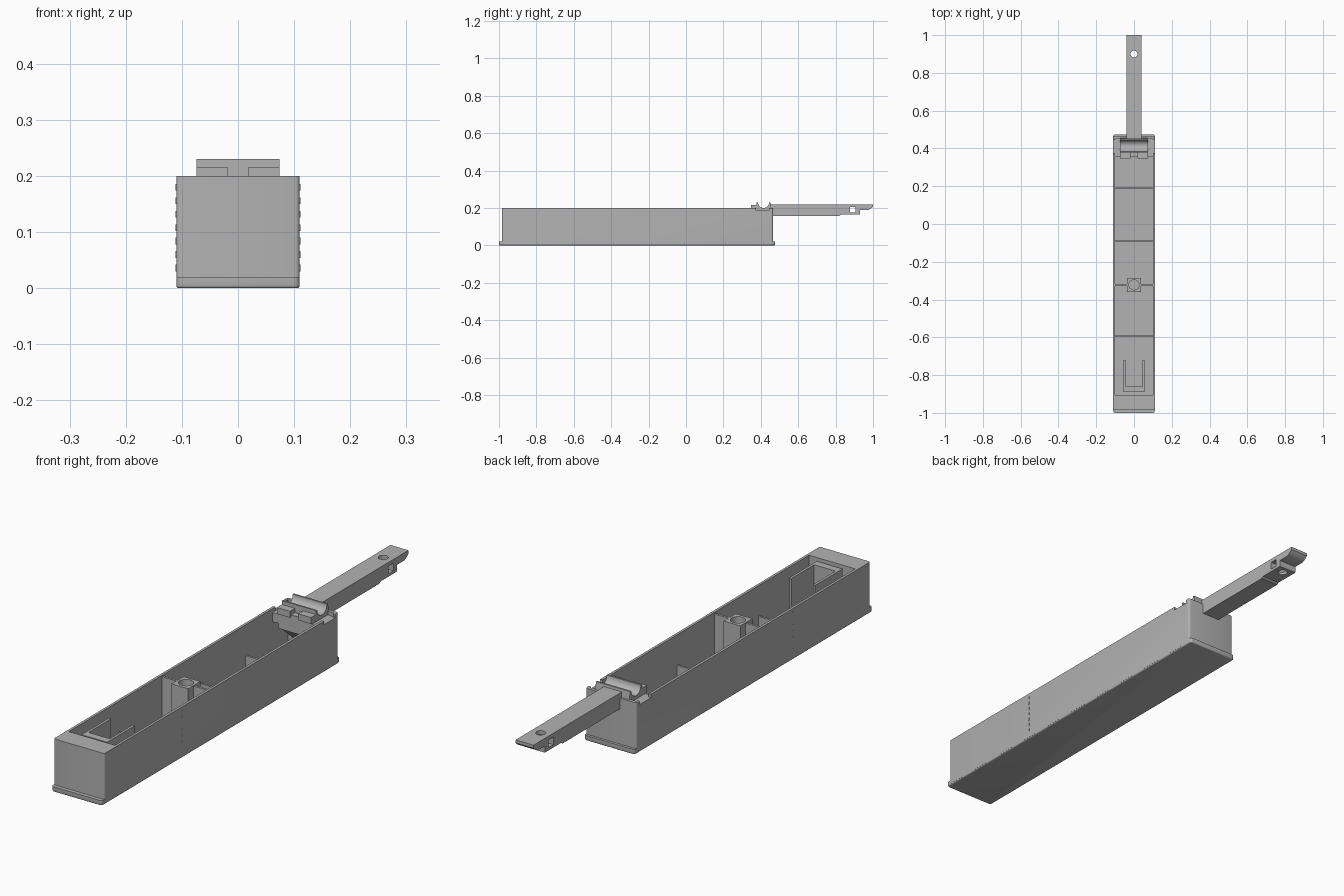
import bpy, bmesh, math

cube = bpy.data.objects.get("Cube")
if cube:
    bpy.data.objects.remove(cube, do_unlink=True)

grey = bpy.data.materials.new("plain_grey")
grey.use_nodes = True
grey.diffuse_color = (0.45, 0.45, 0.45, 1)
grey.node_tree.nodes["Principled BSDF"].inputs["Base Color"].default_value = grey.diffuse_color


def finish(name, bm):
    bmesh.ops.recalc_face_normals(bm, faces=bm.faces)
    mesh = bpy.data.meshes.new(name)
    bm.to_mesh(mesh)
    bm.free()
    mesh.materials.append(grey)
    ob = bpy.data.objects.new(name, mesh)
    bpy.context.collection.objects.link(ob)
    return ob


def box(name, x, y, z, round_sides=0, round_bottom=0):
    """Box from (min, max) ranges, optionally with rounded edges."""
    bm = bmesh.new()
    bmesh.ops.create_cube(bm, size=1)
    for v in bm.verts:
        v.co = [r[0] if c < 0 else r[1] for r, c in zip((x, y, z), v.co)]

    def upright(e):
        return abs(e.verts[0].co.z - e.verts[1].co.z) > 1e-4

    if round_sides:
        bmesh.ops.bevel(bm, geom=[e for e in bm.edges if upright(e)],
                        offset=round_sides, segments=4, profile=0.5, affect='EDGES')
    if round_bottom:
        low = [e for e in bm.edges if all(v.co.z < z[0] + 1e-4 for v in e.verts)]
        bmesh.ops.bevel(bm, geom=low, offset=round_bottom, segments=3, profile=0.5, affect='EDGES')
    return finish(name, bm)


def extrude_x(name, profile, x0, x1):
    """Extrude a (y, z) outline along x."""
    bm = bmesh.new()
    face = bm.faces.new([bm.verts.new((x0, y, z)) for y, z in profile])
    out = bmesh.ops.extrude_face_region(bm, geom=[face])
    for v in out["geom"]:
        if isinstance(v, bmesh.types.BMVert):
            v.co.x = x1
    return finish(name, bm)


def cylinder(name, y, z0, z1, radius):
    bm = bmesh.new()
    bmesh.ops.create_cone(bm, cap_ends=True, segments=32, radius1=radius, radius2=radius, depth=z1 - z0)
    bmesh.ops.translate(bm, verts=bm.verts, vec=(0, y, (z0 + z1) / 2))
    return finish(name, bm)


def cut(ob, *cutters):
    bpy.context.view_layer.objects.active = ob
    for c in cutters:
        mod = ob.modifiers.new("cut", 'BOOLEAN')
        mod.operation = 'DIFFERENCE'
        mod.solver = 'EXACT'
        mod.object = c
        bpy.ops.object.modifier_apply(modifier=mod.name)
        bpy.data.objects.remove(c, do_unlink=True)


def smooth(ob):
    bpy.ops.object.select_all(action='DESELECT')
    ob.select_set(True)
    bpy.context.view_layer.objects.active = ob
    bpy.ops.object.shade_smooth_by_angle(angle=math.radians(35))


# Tray body with open cavity and a shallow notch in both side rims
tray = box("tray", (-.11, .11), (-.985, .465), (.004, .2), .008)
cut(tray,
    box("cavity_cutter", (-.1, .1), (-.905, .452), (.014, .3)),
    box("notch_cutter", (-.2, .2), (.375, .445), (.186, .3)))
smooth(tray)
smooth(box("base_flange", (-.11, .11), (-1, .475), (0, .02), .01, .005))

# Low cross ribs and the full-height divider
for i, y in enumerate((-.595, -.092, .193)):
    box(f"low_rib_{i + 1}", (-.102, .102), (y - .004, y + .004), (.01, .08))
for side, a, b in (("left", .034, .102), ("right", -.102, -.034)):
    box(f"divider_{side}", (a, b), (-.327, -.318), (.01, .194))

# Square post with round socket
post = box("post", (-.036, .036), (-.36, -.285), (.01, .196))
cut(post, cylinder("socket_cutter", -.322, .05, .3, .027))
smooth(post)

# U-shaped bracket at the front
bracket = box("u_bracket", (-.056, .056), (-.89, -.72), (.01, .194))
cut(bracket, box("bracket_cutter", (-.046, .046), (-.86, -.6), (.0, .3)))

# Catch block at the rear with a sloping underside
extrude_x("catch_block", [(.355, .198), (.355, .13), (.375, .12), (.455, .05), (.455, .198)], -.072, .072)
for side, a, b in (("left", .07, .102), ("right", -.102, -.07)):
    box(f"catch_shelf_{side}", (a, b), (.355, .455), (.15, .185))

# Half-round trough on the catch, with two front tabs
cy, cz, r = .415, .23, .03
arc = [(cy - r * math.cos(math.pi * i / 16), cz - r * math.sin(math.pi * i / 16)) for i in range(17)]
outline = [(cy - r - .007, cz)] + arc + [(cy + r + .007, cz), (.458, .188), (.378, .188)]
smooth(extrude_x("trough", outline, -.074, .074))
for side, s in (("left", 1), ("right", -1)):
    box(f"tab_{side}", sorted((.018 * s, .074 * s)), (.347, .382), (.19, .215))

# Arm with stepped underside, pin hole and side window
arm = extrude_x("arm", [(.45, .158), (.82, .158), (.828, .164), (.93, .164), (.93, .19),
                        (.975, .19), (.992, .2), (1, .208), (1, .22), (.45, .22)], -.039, .039)
cut(arm,
    cylinder("pin_cutter", .9, .1, .3, .018),
    box("window_cutter", (-.1, .1), (.877, .907), (.175, .205)))
smooth(arm)

# Dashed seam marks on both sides
for side, s in (("left", 1), ("right", -1)):
    for i in range(7):
        z = .03 + i * .024
        box(f"seam_mark_{side}_{i + 1}", sorted((.108 * s, .111 * s)), (-.507, -.502), (z, z + .012))
